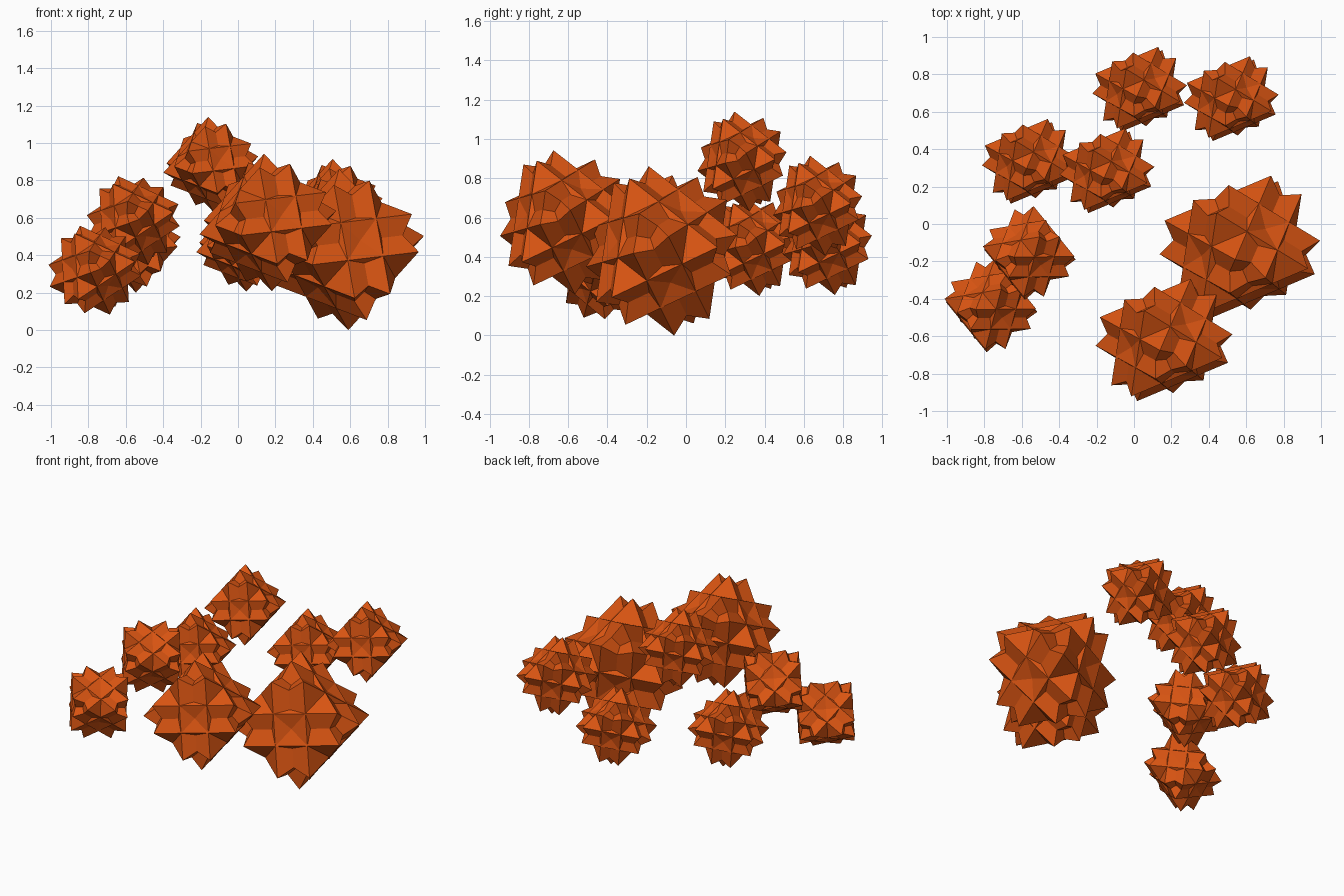
import bpy, bmesh
from math import radians
from mathutils import Matrix, Vector
from itertools import product

if "Cube" in bpy.data.objects:
    bpy.data.objects.remove(bpy.data.objects["Cube"])

orange = bpy.data.materials.new("orange")
orange.diffuse_color = (0.70, 0.09, 0.006, 1)
orange.use_nodes = True
orange.node_tree.nodes["Principled BSDF"].inputs["Base Color"].default_value = orange.diffuse_color


def frame(facing, up, roll):
    """Orientation whose third axis is `facing`, rolled about it from `up`."""
    w = Vector(facing).normalized()
    u = Vector(up)
    u = (u - w * u.dot(w)).normalized()
    basis = Matrix((u.cross(w), u, w)).transposed()
    return Matrix.Rotation(radians(roll), 3, w) @ basis @ Matrix.Diagonal((1, 1, 0.93))


def spiky_cluster(name, centre, radius, turn):
    """Four interlocking octahedra, each turned 60 degrees about one body diagonal."""
    bm = bmesh.new()
    for diagonal in ((1, 1, 1), (-1, 1, 1), (1, -1, 1), (1, 1, -1)):
        m = turn @ Matrix.Rotation(radians(60), 3, Vector(diagonal)) * radius
        tips = {(a, s): bm.verts.new(m.col[a] * s) for a in range(3) for s in (-1, 1)}
        for sx, sy, sz in product((-1, 1), repeat=3):
            face = [tips[0, sx], tips[1, sy], tips[2, sz]]
            bm.faces.new(face if sx * sy * sz > 0 else face[::-1])
    mesh = bpy.data.meshes.new(name)
    bm.to_mesh(mesh)
    bm.free()
    mesh.materials.append(orange)
    ob = bpy.data.objects.new(name, mesh)
    ob.location = centre
    bpy.context.collection.objects.link(ob)


main_turn = frame((0.36, -0.91, 0.2), (-0.18, 0.15, 0.97), 45)
left_turn = frame((-0.49, 0.655, 0.57), (0.344, -0.458, 0.82), 3)

# Two large clusters
spiky_cluster("large_cluster_right", (0.565, -0.125, 0.43), 0.44, main_turn)
spiky_cluster("large_cluster_front", (0.16, -0.62, 0.575), 0.375, main_turn)

# Chain of six small clusters curving round the back and left
small = [
    ((0.52, 0.67, 0.66), main_turn),
    ((0.03, 0.72, 0.46), main_turn),
    ((-0.145, 0.285, 0.885), main_turn),
    ((-0.56, 0.335, 0.455), main_turn),
    ((-0.56, -0.155, 0.585), left_turn),
    ((-0.765, -0.435, 0.32), left_turn),
]
for i, (centre, turn) in enumerate(small):
    spiky_cluster(f"small_cluster_{i + 1}", centre, 0.26, turn)
